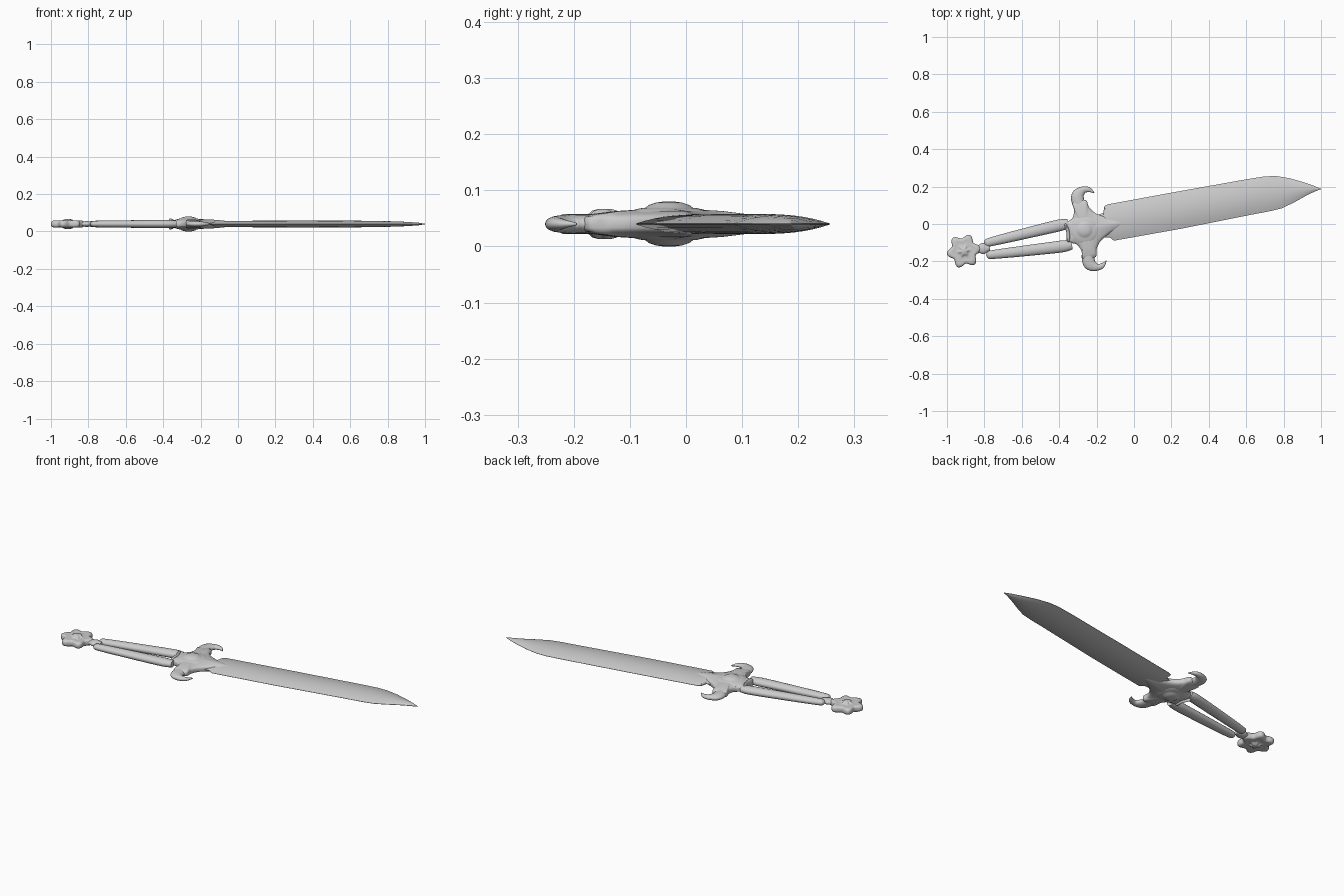
import bpy, bmesh, math
from mathutils import Matrix, Vector

cube = bpy.data.objects.get("Cube")
if cube:
    bpy.data.objects.remove(cube)

steel = bpy.data.materials.new("grey_steel")
steel.use_nodes = True
grey = (0.6, 0.6, 0.6, 1)
steel.diffuse_color = grey
steel.node_tree.nodes["Principled BSDF"].inputs["Base Color"].default_value = grey

# Parts are built along local x from the guard centre, then laid in place
PLACE = Matrix.Translation((-0.265, -0.03, 0.04)) @ Matrix.Rotation(math.radians(10.1), 4, "Z")


def loft(name, rings, angle=40):
    """Skin closed rings of equal length and cap both ends."""
    bm = bmesh.new()
    loops = [[bm.verts.new(p) for p in ring] for ring in rings]
    n = len(loops[0])
    for a, b in zip(loops, loops[1:]):
        for i in range(n):
            j = (i + 1) % n
            bm.faces.new((a[i], a[j], b[j], b[i]))
    bm.faces.new(loops[0][::-1])
    bm.faces.new(loops[-1])
    bmesh.ops.recalc_face_normals(bm, faces=bm.faces)
    mesh = bpy.data.meshes.new(name)
    bm.to_mesh(mesh)
    bm.free()
    mesh.transform(PLACE)
    mesh.materials.append(steel)
    obj = bpy.data.objects.new(name, mesh)
    bpy.context.collection.objects.link(obj)
    bpy.ops.object.select_all(action="DESELECT")
    obj.select_set(True)
    bpy.context.view_layer.objects.active = obj
    bpy.ops.object.shade_smooth_by_angle(angle=math.radians(angle))
    return obj


def spline(points, steps=6, closed=False):
    """Catmull-Rom smoothing of a list of tuples."""
    pts = [Vector(p) for p in points]
    n = len(pts)
    get = (lambda i: pts[i % n]) if closed else (lambda i: pts[max(0, min(n - 1, i))])
    out = []
    for i in range(n if closed else n - 1):
        a, b, c, d = (get(i + k) for k in (-1, 0, 1, 2))
        for s in range(steps):
            t = s / steps
            out.append(0.5 * (2 * b + (c - a) * t + (2 * a - 5 * b + 4 * c - d) * t**2
                              + (3 * b - a - 3 * c + d) * t**3))
    return out if closed else out + [pts[-1]]


def tube(name, stations, sides=16):
    """Oval bar along a flat path; stations are (x, y, half width, half height)."""
    path = spline([Vector(s) for s in stations])
    rings = []
    for i, p in enumerate(path):
        d = path[min(i + 1, len(path) - 1)] - path[max(i - 1, 0)]
        side = Vector((-d[1], d[0], 0)).normalized()
        centre = Vector((p[0], p[1], 0))
        rings.append([centre + side * max(p[2], 0.001) * math.cos(a)
                      + Vector((0, 0, max(p[3], 0.001) * math.sin(a)))
                      for a in (math.tau * k / sides for k in range(sides))])
    return loft(name, rings, 60)


def medallion(name, outline, profile, cx=0):
    """Scale an outline through (scale, height) steps on both faces."""
    steps = [(s, -h) for s, h in profile[::-1]] + profile
    return loft(name, [[(cx + x * s, y * s, h) for x, y in outline] for s, h in steps], 50)


def polar(radius, count=72):
    return [(radius(a) * math.cos(a), radius(a) * math.sin(a))
            for a in (math.tau * k / count for k in range(count))]


# Blade: lens section between a straight back edge and the cutting edge
blade = [(0.05, 0.06, -0.055, 0.014), (0.115, 0.07, -0.062, 0.015),
         (0.127, 0.105, -0.066, 0.016), (0.145, 0.111, -0.086, 0.016),
         (0.5, 0.113, -0.086, 0.017), (0.9, 0.113, -0.078, 0.017),
         (1.0, 0.111, -0.077, 0.016), (1.06, 0.102, -0.073, 0.015),
         (1.13, 0.077, -0.053, 0.013), (1.2, 0.043, -0.029, 0.010),
         (1.25, 0.015, -0.015, 0.006), (1.283, -0.007, -0.009, 0.001)]
rings = []
for x, top, low, h in blade:
    mid, half = (top + low) / 2, (top - low) / 2
    ts = [-1 + k / 6 for k in range(13)]
    upper = [(x, mid + half * t, h * (1 - t * t) + 0.0008) for t in ts]
    rings.append(upper + [(x, y, -z) for x, y, z in upper[::-1]])
loft("blade", rings, 30)

# Guard: four-armed body with a long point running onto the blade
half = [(0.225, 0), (0.135, 0.04), (0.075, 0.075), (0.045, 0.115), (0.033, 0.155),
        (-0.035, 0.155), (-0.036, 0.11), (-0.055, 0.07), (-0.1, 0.048)]
outline = half + [(-0.094, 0)] + [(x, -y) for x, y in half[:0:-1]]
outline = [tuple(p) for p in spline(outline, 5, closed=True)]
medallion("guard_body", outline,
          [(1, 0.007), (0.97, 0.013), (0.85, 0.018), (0.6, 0.023), (0.3, 0.026), (0.01, 0.027)])

# Round boss on both faces of the guard
medallion("guard_boss", polar(lambda a: 0.085),
          [(1, 0.014), (0.8, 0.024), (0.6, 0.028), (0.5, 0.029), (0.42, 0.034),
           (0.28, 0.038), (0.12, 0.04), (0.01, 0.04)])

# Crescent hooks, raised collar and paired grips
for side, label in ((1, "left"), (-1, "right")):
    tube("guard_hook_" + label,
         [(-0.001, side * 0.12, 0.034, 0.017), (-0.008, side * 0.165, 0.034, 0.017),
          (0.002, side * 0.192, 0.032, 0.016), (0.032, side * 0.21, 0.019, 0.013),
          (0.062, side * 0.205, 0.013, 0.009), (0.087, side * 0.183, 0.001, 0.002)])
    drop = -0.011
    tube("grip_bar_" + label,
         [(-0.08, drop + side * 0.058, 0.024, 0.018), (-0.12, drop + side * 0.057, 0.031, 0.021),
          (-0.2, drop + side * 0.053, 0.031, 0.021), (-0.4, drop + side * 0.041, 0.027, 0.019),
          (-0.51, drop + side * 0.034, 0.023, 0.017), (-0.532, drop + side * 0.032, 0.018, 0.013),
          (-0.541, drop + side * 0.031, 0.002, 0.002)])
tube("guard_collar", [(-0.098, -0.055, 0.002, 0.008), (-0.094, -0.04, 0.009, 0.025),
                      (-0.088, 0, 0.01, 0.027), (-0.094, 0.04, 0.009, 0.029),
                      (-0.098, 0.055, 0.002, 0.01)])

# Neck and six-lobed pommel with a central knob
tube("pommel_neck", [(-0.515, -0.008, 0.012, 0.012), (-0.55, -0.005, 0.03, 0.015),
                     (-0.575, -0.003, 0.022, 0.014), (-0.62, 0, 0.03, 0.014)])
medallion("pommel", polar(lambda a: 0.08 + 0.012 * math.cos(6 * a)),
          [(1, 0.006), (0.96, 0.013), (0.85, 0.018), (0.65, 0.016), (0.42, 0.015),
           (0.33, 0.018), (0.25, 0.024), (0.12, 0.027), (0.01, 0.027)], cx=-0.655)
